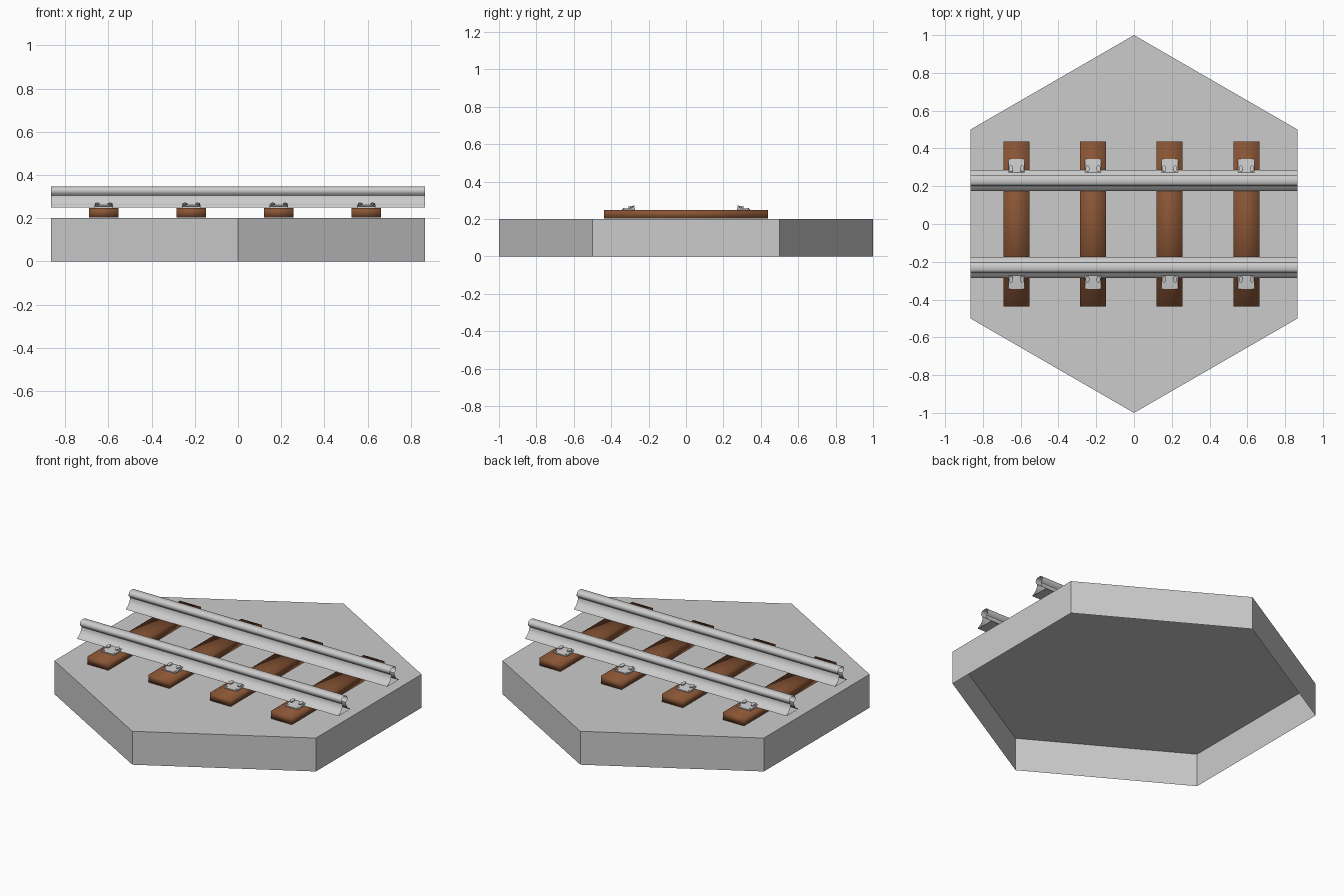
import bpy, bmesh, math
from mathutils import Matrix, Vector

if "Cube" in bpy.data.objects:
    bpy.data.objects.remove(bpy.data.objects["Cube"])


def finish(name, bm, mat=None, smooth=None):
    bmesh.ops.recalc_face_normals(bm, faces=bm.faces[:])
    me = bpy.data.meshes.new(name)
    bm.to_mesh(me)
    bm.free()
    ob = bpy.data.objects.new(name, me)
    bpy.context.collection.objects.link(ob)
    if mat:
        me.materials.append(mat)
    if smooth is not None:
        bpy.ops.object.select_all(action='DESELECT')
        ob.select_set(True)
        bpy.context.view_layer.objects.active = ob
        bpy.ops.object.shade_smooth_by_angle(angle=math.radians(smooth))
    return ob


def box(bm, center, size):
    bmesh.ops.create_cube(bm, size=1, matrix=Matrix.Translation(center) @ Matrix.Diagonal((*size, 1)))


def cylinder(bm, center, r, h, stretch=1, tilt=0, sides=10):
    m = Matrix.Translation(center) @ Matrix.Rotation(tilt, 4, 'X') @ Matrix.Diagonal((1, stretch, 1, 1))
    bmesh.ops.create_cone(bm, cap_ends=True, segments=sides, radius1=r, radius2=r, depth=h, matrix=m)


wood = bpy.data.materials.new("wood")
wood.diffuse_color = (0.25, 0.09, 0.035, 1)
wood.use_nodes = True
wood.node_tree.nodes["Principled BSDF"].inputs["Base Color"].default_value = wood.diffuse_color

# hexagonal tile: hollow underneath, no bottom face
APOTHEM = math.cos(math.radians(30))
bm = bmesh.new()
corners = [Vector((math.sin(i * math.pi / 3), math.cos(i * math.pi / 3), 0)) for i in range(6)]
low = [bm.verts.new(c) for c in corners]
high = [bm.verts.new(c + Vector((0, 0, 0.2))) for c in corners]
bm.faces.new(high)
for i in range(6):
    j = (i + 1) % 6
    bm.faces.new((low[i], low[j], high[j], high[i]))
finish("hex_tile", bm)

# rails: half profile (offset, z) mirrored, swept along x with open ends
half = [(0.055, 0.249), (0.053, 0.254), (0.036, 0.264), (0.023, 0.278), (0.016, 0.294),
        (0.015, 0.305), (0.021, 0.312), (0.027, 0.319), (0.028, 0.329), (0.024, 0.339), (0.014, 0.346)]
profile = half + [(-y, z) for y, z in reversed(half)]
for side, label in ((-1, "front"), (1, "back")):
    bm = bmesh.new()
    rings = [[bm.verts.new((x, side * 0.23 + y, z)) for y, z in profile] for x in (-APOTHEM, APOTHEM)]
    for i in range(len(profile)):
        j = (i + 1) % len(profile)
        bm.faces.new((rings[0][i], rings[0][j], rings[1][j], rings[1][i]))
    finish(label + "_rail", bm, smooth=45)

for n in range(4):
    x = -0.622 + 0.4055 * n

    # wooden sleeper, softly shaded all over
    bm = bmesh.new()
    box(bm, (x, 0, 0.225), (0.138, 0.876, 0.046))
    finish(f"sleeper_{n + 1}", bm, wood, smooth=180)

    # rail fastenings on the outer side of each rail
    for side, label in ((-1, "front"), (1, "back")):
        bm = bmesh.new()
        # wedge plate rising toward the rail
        section = [(0.343, 0.247), (0.343, 0.253), (0.300, 0.259), (0.272, 0.261), (0.272, 0.247)]
        ends = [[bm.verts.new((x + dx, side * y, z)) for y, z in section] for dx in (-0.043, 0.043)]
        bm.faces.new(ends[0])
        bm.faces.new(ends[1])
        for i in range(5):
            j = (i + 1) % 5
            bm.faces.new((ends[0][i], ends[0][j], ends[1][j], ends[1][i]))
        for dx in (-0.029, 0.029):
            # clip bolt with elongated head, and small outer rivet
            cylinder(bm, (x + dx, side * 0.293, 0.258), 0.006, 0.018)
            cylinder(bm, (x + dx, side * 0.293, 0.266), 0.011, 0.006, stretch=1.6, tilt=-side * 0.15)
            cylinder(bm, (x + dx * 1.15, side * 0.331, 0.255), 0.005, 0.006, sides=8)
        finish(f"{label}_fastening_{n + 1}", bm, smooth=30)
